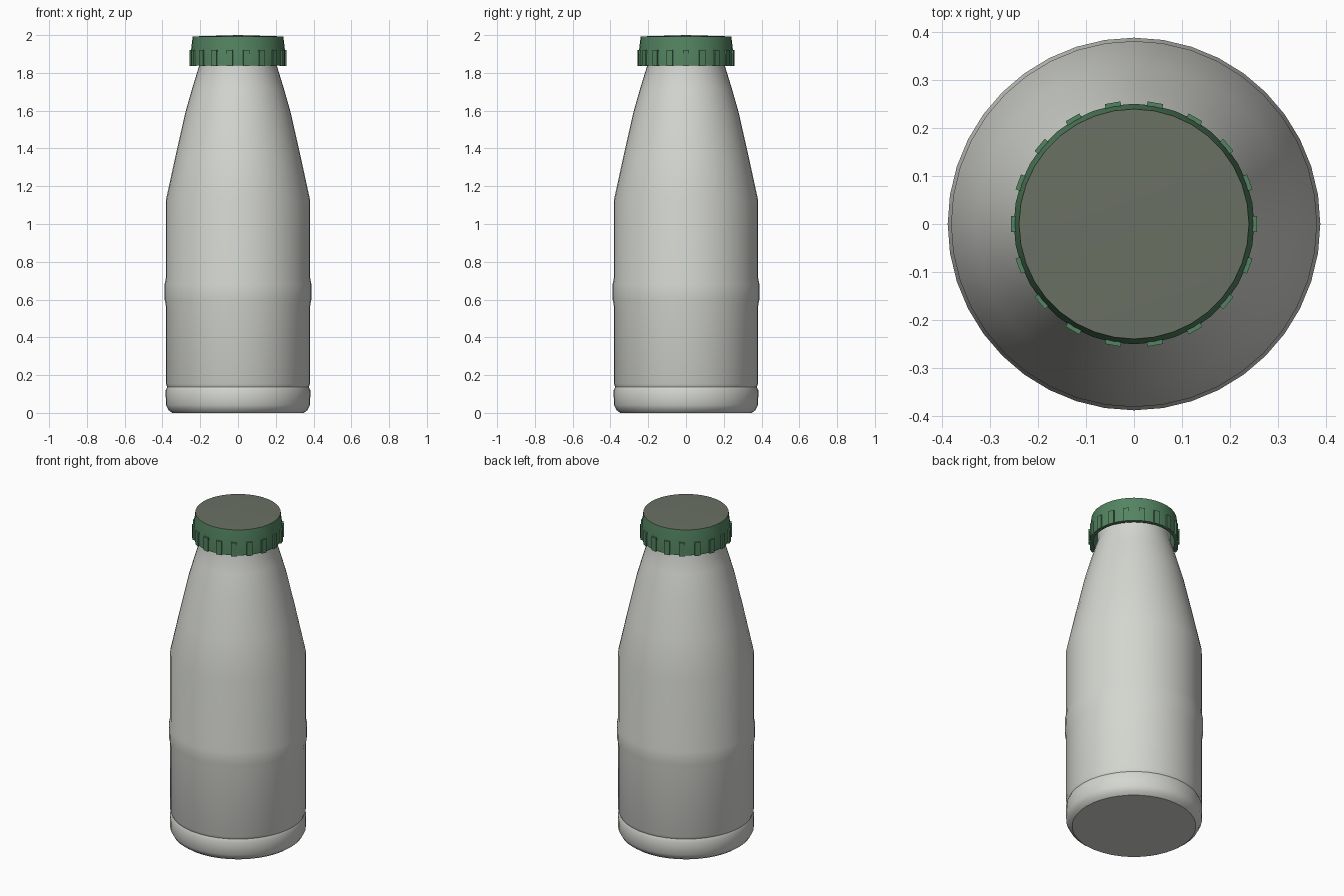
import bpy, bmesh, math
from mathutils import Matrix

if "Cube" in bpy.data.objects:
    bpy.data.objects.remove(bpy.data.objects["Cube"])


def material(name, rgb):
    m = bpy.data.materials.new(name)
    lin = [(c / 255 / 12.92) if c < 11 else ((c / 255 + 0.055) / 1.055) ** 2.4 for c in rgb]
    m.diffuse_color = (*lin, 1)
    m.use_nodes = True
    m.node_tree.nodes["Principled BSDF"].inputs["Base Color"].default_value = m.diffuse_color
    return m


WHITE = material("bottle pale grey", (212, 214, 208))
GREEN = material("cap green", (84, 132, 97))
OLIVE = material("cap top olive grey", (106, 112, 99))


def finish(bm, name, mats):
    bmesh.ops.recalc_face_normals(bm, faces=bm.faces)
    me = bpy.data.meshes.new(name)
    bm.to_mesh(me)
    bm.free()
    ob = bpy.data.objects.new(name, me)
    bpy.context.collection.objects.link(ob)
    for m in mats:
        me.materials.append(m)
    return ob


def lathe(name, profile, sides, mats):
    """Revolve (radius, z) points around z; radius 0 ends close the shape."""
    bm = bmesh.new()
    vs = [bm.verts.new((r, 0, z)) for r, z in profile]
    es = [bm.edges.new(p) for p in zip(vs, vs[1:])]
    bmesh.ops.spin(bm, geom=vs + es, cent=(0, 0, 0), axis=(0, 0, 1),
                   angle=math.tau, steps=sides, use_duplicate=False)
    bmesh.ops.remove_doubles(bm, verts=bm.verts, dist=1e-4)
    return finish(bm, name, mats)


def smooth(ob, angle):
    bpy.ops.object.select_all(action='DESELECT')
    ob.select_set(True)
    bpy.context.view_layer.objects.active = ob
    bpy.ops.object.shade_smooth_by_angle(angle=math.radians(angle))


# Bottle: foot, groove, raised band, shoulder and neck
bottle = lathe("bottle_body", [
    (0, 0), (0.348, 0), (0.368, 0.015), (0.382, 0.042), (0.383, 0.12), (0.375, 0.138),
    (0.382, 0.155), (0.382, 0.565), (0.388, 0.60), (0.389, 0.68), (0.382, 0.715),
    (0.382, 1.125), (0.331, 1.36), (0.279, 1.59), (0.242, 1.72), (0.205, 1.84),
    (0.205, 1.95), (0, 1.95)], 40, [WHITE])
smooth(bottle, 30)

# Cap: hollow shell with slanted side and a differently coloured top
cap = lathe("cap", [
    (0, 1.96), (0.215, 1.96), (0.23, 1.84), (0.251, 1.84), (0.251, 1.90),
    (0.240, 1.993), (0, 2.0)], 36, [GREEN, OLIVE])
for p in cap.data.polygons:
    if p.center.z > 1.99:
        p.material_index = 1
smooth(cap, 30)

# Grip ribs around the cap
bm = bmesh.new()
for i in range(18):
    m = (Matrix.Rotation(math.tau * i / 18, 4, 'Z') @ Matrix.Translation((0.248, 0, 1.878))
         @ Matrix.Diagonal((0.018, 0.033, 0.084, 1)))
    bmesh.ops.create_cube(bm, size=1, matrix=m)
finish(bm, "cap_ribs", [GREEN])
